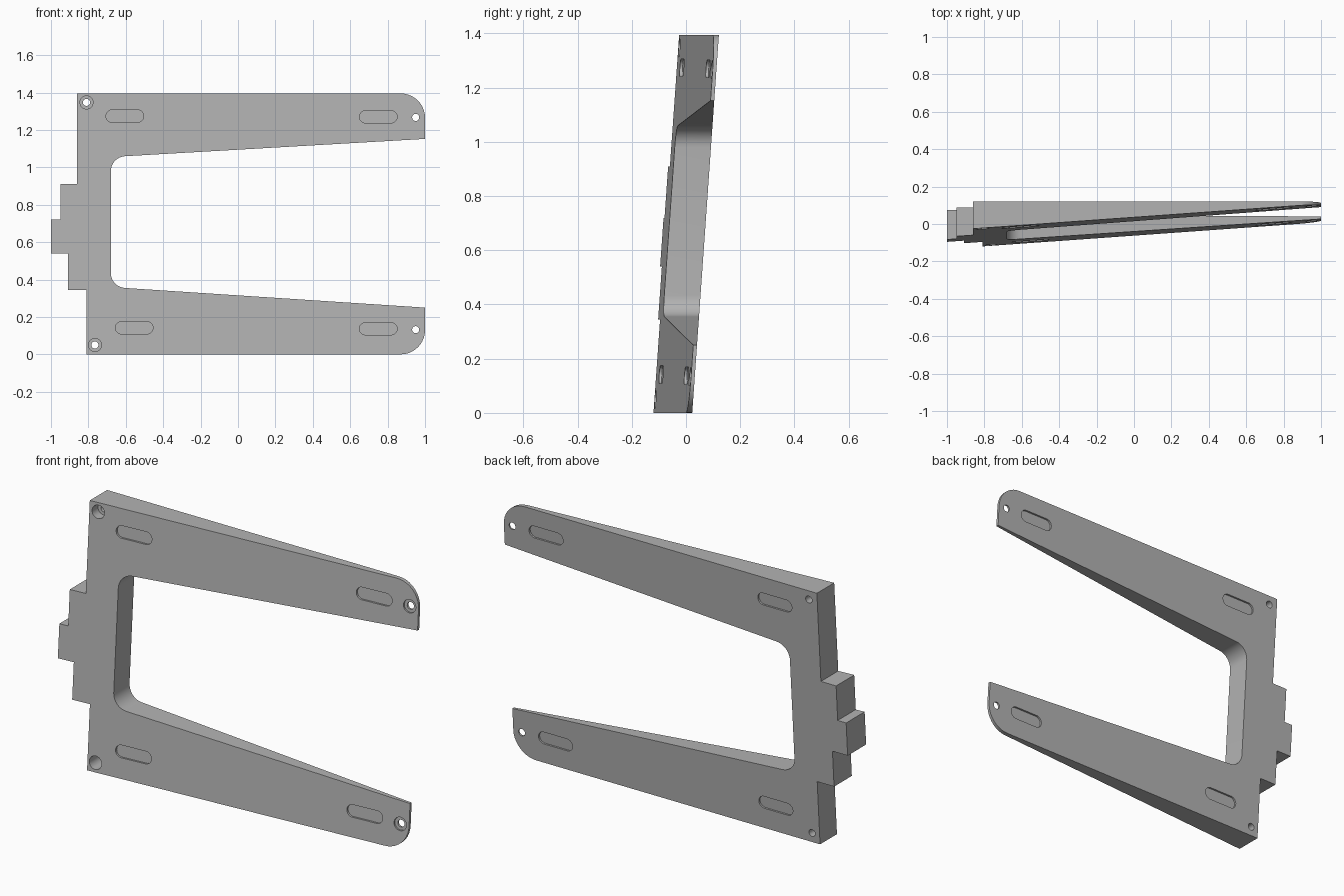
import bpy, bmesh, math
from mathutils import Vector

if "Cube" in bpy.data.objects:
    bpy.data.objects.remove(bpy.data.objects["Cube"], do_unlink=True)

grey = bpy.data.materials.new("plain grey")
grey.use_nodes = True
grey.diffuse_color = (0.45, 0.45, 0.45, 1)
grey.node_tree.nodes["Principled BSDF"].inputs["Base Color"].default_value = grey.diffuse_color


# The wedge leans back; its front face closes on the back face towards +x
def back(x, z):
    return 0.023 + 0.0705 * z


def front(x, z):
    return -0.12 + 0.0714 * (x + 0.81) + 0.0705 * z


def shifted(face, d):
    return lambda x, z: face(x, z) + d


def prism(name, outline, near, far):
    """Solid between two sloping faces, from an outline in x and z."""
    bm = bmesh.new()
    a = [bm.verts.new((x, near(x, z), z)) for x, z in outline]
    b = [bm.verts.new((x, far(x, z), z)) for x, z in outline]
    bm.faces.new(a)
    bm.faces.new(b[::-1])
    n = len(a)
    for i in range(n):
        j = (i + 1) % n
        bm.faces.new((a[i], b[i], b[j], a[j]))
    bmesh.ops.recalc_face_normals(bm, faces=bm.faces)
    mesh = bpy.data.meshes.new(name)
    bm.to_mesh(mesh)
    bm.free()
    mesh.materials.append(grey)
    obj = bpy.data.objects.new(name, mesh)
    bpy.context.collection.objects.link(obj)
    return obj


def rounded(corners, steps=10):
    """Outline whose (x, z, radius) corners are filleted."""
    out = []
    for i, (x, z, r) in enumerate(corners):
        p = Vector((x, z))
        if r == 0:
            out.append(tuple(p))
            continue
        u = (Vector(corners[i - 1][:2]) - p).normalized()
        v = (Vector(corners[(i + 1) % len(corners)][:2]) - p).normalized()
        half = u.angle(v) / 2
        mid = p + (u + v).normalized() * (r / math.sin(half))
        start = p + u * (r / math.tan(half)) - mid
        end = p + v * (r / math.tan(half)) - mid
        sweep = start.angle(end)
        for k in range(steps + 1):
            t = k / steps
            q = (start * math.sin((1 - t) * sweep) + end * math.sin(t * sweep)) / math.sin(sweep)
            out.append(tuple(mid + q))
    return out


def pill(x, z, length, r, n=24):
    """Circle, or slot outline when length is above zero."""
    pts = []
    for k in range(n):
        a = 2 * math.pi * (k + 0.5) / n
        side = math.copysign(length / 2, math.cos(a))
        pts.append((x + side + r * math.cos(a), z + r * math.sin(a)))
    return pts


# Forked bracket with stepped tabs on its closed end
bracket = prism("forked_bracket", rounded([
    (-0.86, 1.395, 0), (1, 1.395, 0.13), (1, 1.152, 0), (-0.68, 1.055, 0.08),
    (-0.68, 0.36, 0.08), (1, 0.25, 0), (1, 0, 0.13), (-0.81, 0, 0),
    (-0.81, 0.345, 0), (-0.91, 0.345, 0), (-0.91, 0.54, 0), (-1, 0.54, 0),
    (-1, 0.72, 0), (-0.95, 0.72, 0), (-0.95, 0.91, 0), (-0.86, 0.91, 0)]), front, back)

cutters = []

# Screw holes, counterbored from the front
for x, z, depth in ((-0.81, 1.347, 0.05), (-0.765, 0.05, 0.09),
                    (0.95, 1.267, 0.008), (0.95, 0.132, 0.008)):
    cutters.append(prism("hole_cutter", pill(x, z, 0, 0.019), shifted(front, -0.05), shifted(back, 0.05)))
    cutters.append(prism("counterbore_cutter", pill(x, z, 0, 0.035), shifted(front, -0.05), shifted(front, depth)))

# Shallow slots sunk into both faces
for x, z in ((-0.605, 1.274), (0.75, 1.27), (-0.555, 0.142), (0.75, 0.137)):
    outline = pill(x, z, 0.136, 0.033)
    cutters.append(prism("front_slot_cutter", outline, shifted(front, -0.05), shifted(front, 0.01)))
    cutters.append(prism("back_slot_cutter", outline, shifted(back, -0.01), shifted(back, 0.05)))

for c in cutters:
    c.hide_render = True
    c.hide_viewport = True
    mod = bracket.modifiers.new("cut", "BOOLEAN")
    mod.operation = "DIFFERENCE"
    mod.solver = "EXACT"
    mod.object = c

# Apply the cuts and drop the cutters
bpy.context.view_layer.update()
cut_mesh = bpy.data.meshes.new_from_object(bracket.evaluated_get(bpy.context.evaluated_depsgraph_get()))
bracket.modifiers.clear()
bracket.data = cut_mesh
for c in cutters:
    bpy.data.objects.remove(c, do_unlink=True)

bpy.ops.object.select_all(action="DESELECT")
bracket.select_set(True)
bpy.context.view_layer.objects.active = bracket
bpy.ops.object.shade_smooth_by_angle(angle=math.radians(30))
